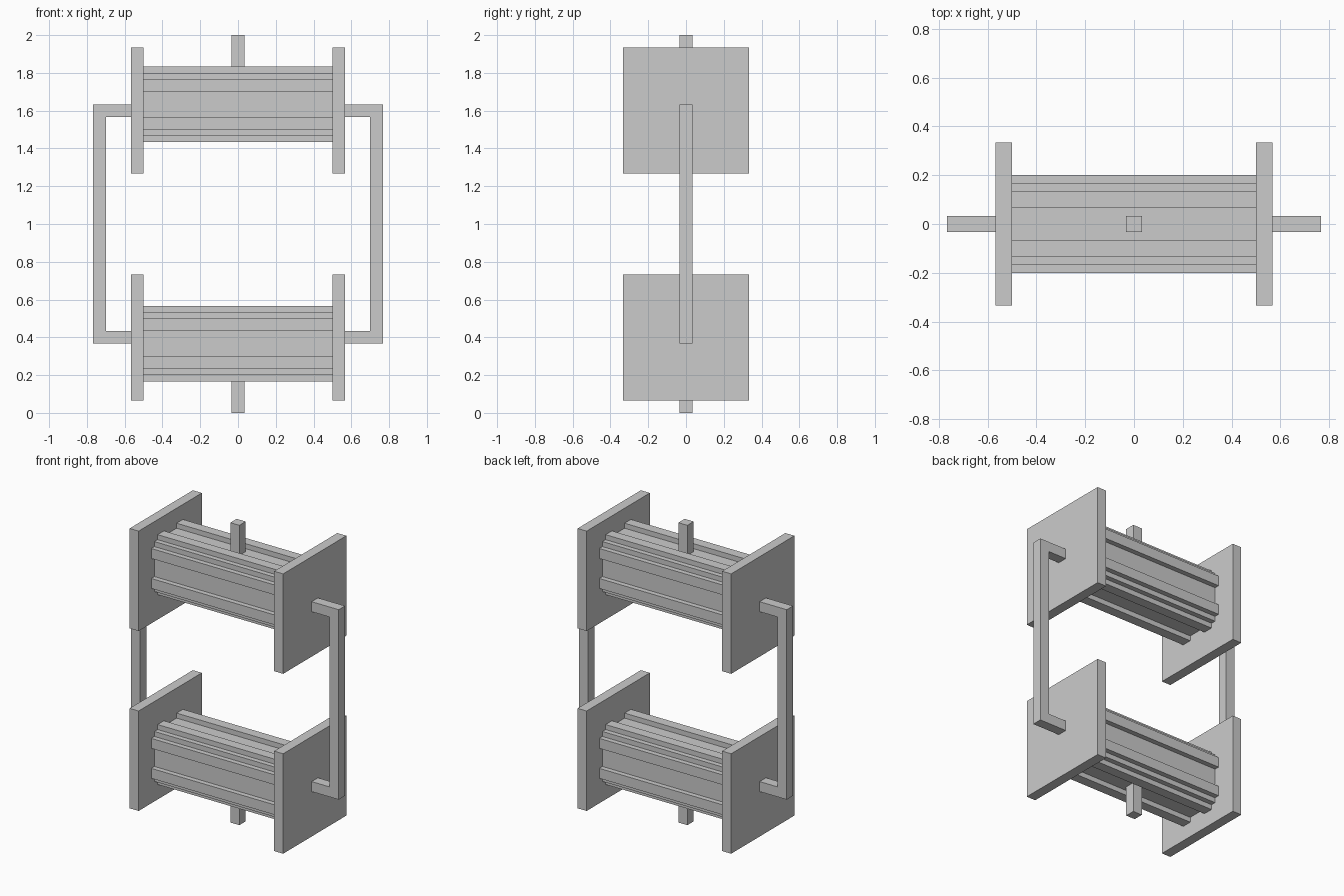
import bpy, bmesh
from mathutils import Vector

if "Cube" in bpy.data.objects:
    bpy.data.objects.remove(bpy.data.objects["Cube"])

U = 1 / 30  # modelling grid step


def prism(name, profile, origin, axis):
    """Extrude a closed profile (grid steps) along 'axis' into a solid."""
    bm = bmesh.new()
    face = bm.faces.new([bm.verts.new(Vector(p) * U) for p in profile])
    ext = bmesh.ops.extrude_face_region(bm, geom=[face])
    moved = [g for g in ext["geom"] if isinstance(g, bmesh.types.BMVert)]
    bmesh.ops.translate(bm, verts=moved, vec=Vector(axis) * U)
    bmesh.ops.recalc_face_normals(bm, faces=bm.faces)
    mesh = bpy.data.meshes.new(name)
    bm.to_mesh(mesh)
    bm.free()
    obj = bpy.data.objects.new(name, mesh)
    obj.location = Vector(origin) * U
    bpy.context.collection.objects.link(obj)
    return obj


def box(name, x, y, z):
    profile = [(x[0], y[0], 0), (x[1], y[0], 0), (x[1], y[1], 0), (x[0], y[1], 0)]
    return prism(name, profile, (0, 0, z[0]), (0, 0, z[1] - z[0]))


# Ribbed drum section: square core with two ribs on each side
corner = [(5, 2), (6, 2), (6, 4), (5, 4), (5, 5), (4, 5), (4, 6), (2, 6), (2, 5)]
section = []
for turn in range(4):
    section += [(0, a, b) for a, b in corner]
    corner = [(-b, a) for a, b in corner]

# Lower and upper spools: drum, end plates and stub post
for level, drum_z, plate_z, post in (("lower", 11, 12, (0, 6)),
                                     ("upper", 49, 48, (54, 60))):
    prism(f"{level}_drum", section, (-15, 0, drum_z), (30, 0, 0))
    box(f"{level}_post", (-1, 1), (-1, 1), post)
    for side, x in (("left", (-17, -15)), ("right", (15, 17))):
        box(f"{level}_{side}_end_plate", x, (-10, 10), (plate_z - 10, plate_z + 10))

# C-shaped brackets joining the two spools
bracket = [(17, 11), (23, 11), (23, 49), (17, 49), (17, 47), (21, 47), (21, 13), (17, 13)]
for side, s in (("left", -1), ("right", 1)):
    prism(f"{side}_bracket", [(s * x, 0, z) for x, z in bracket], (0, -1, 0), (0, 2, 0))
